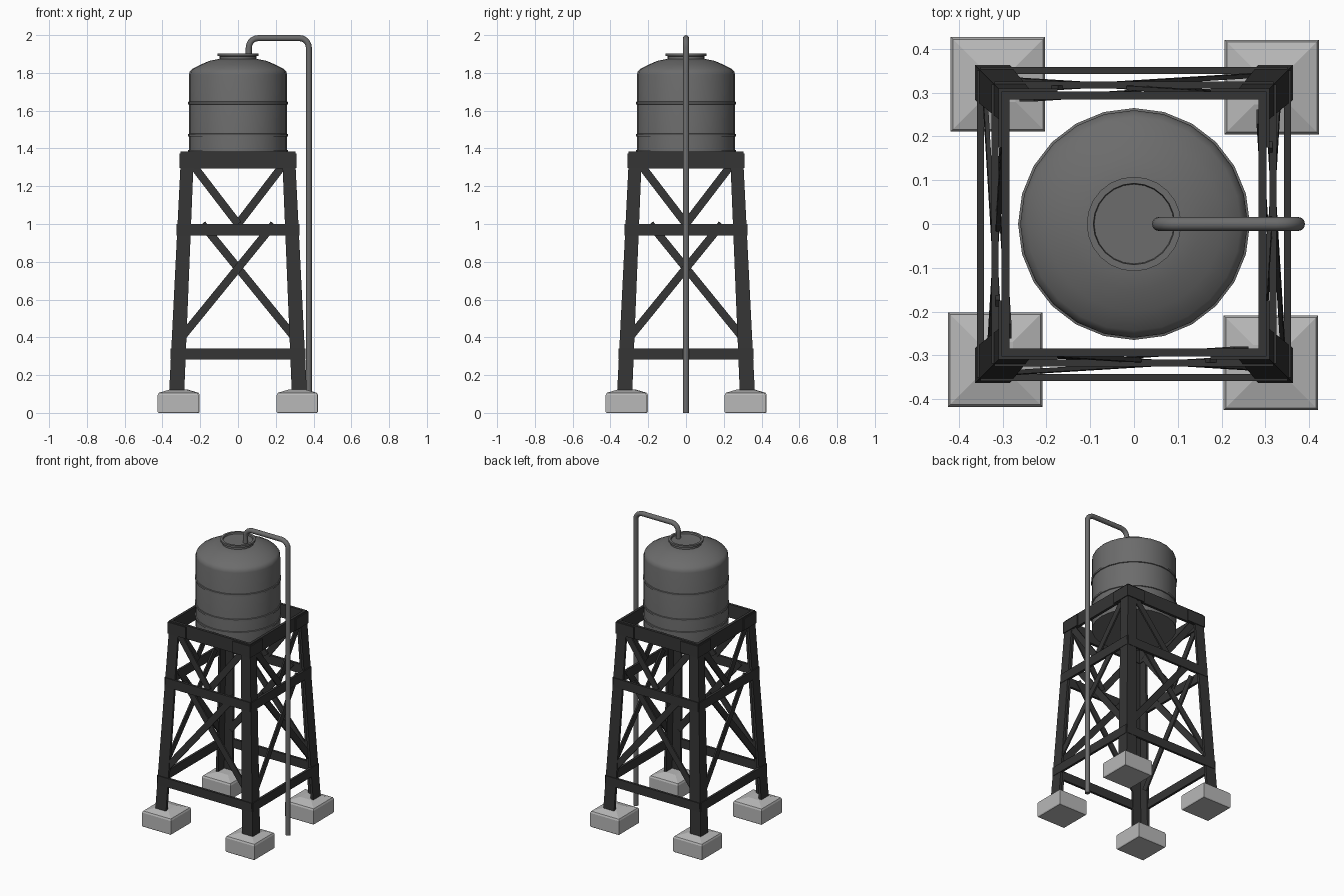
import bpy, bmesh, math
from mathutils import Vector, Matrix

if "Cube" in bpy.data.objects:
    bpy.data.objects.remove(bpy.data.objects["Cube"])


def material(name, value):
    m = bpy.data.materials.new(name)
    m.use_nodes = True
    colour = (value, value, value, 1)
    m.diffuse_color = colour
    m.node_tree.nodes["Principled BSDF"].inputs["Base Color"].default_value = colour
    return m


STEEL = material("dark steel", 0.035)
TANK = material("grey tank", 0.15)
CONCRETE = material("light concrete", 0.48)


def finish(name, bm, mat, smooth=False):
    bmesh.ops.recalc_face_normals(bm, faces=bm.faces)
    mesh = bpy.data.meshes.new(name)
    bm.to_mesh(mesh)
    bm.free()
    mesh.materials.append(mat)
    obj = bpy.data.objects.new(name, mesh)
    bpy.context.collection.objects.link(obj)
    if smooth:
        bpy.ops.object.select_all(action="DESELECT")
        obj.select_set(True)
        bpy.context.view_layer.objects.active = obj
        bpy.ops.object.shade_smooth_by_angle(angle=math.radians(35))
    return obj


def loft(name, rings, mat, smooth=False):
    """Skin a stack of rings with equal point counts and cap both ends."""
    bm = bmesh.new()
    loops = [[bm.verts.new(p) for p in ring] for ring in rings]
    for low, high in zip(loops, loops[1:]):
        for i in range(len(low)):
            j = (i + 1) % len(low)
            bm.faces.new((low[i], low[j], high[j], high[i]))
    bm.faces.new(loops[0])
    bm.faces.new(loops[-1])
    return finish(name, bm, mat, smooth)


def lathe(name, profile, sides, mat):
    turns = [2 * math.pi * i / sides for i in range(sides)]
    rings = [[(r * math.cos(t), r * math.sin(t), z) for t in turns] for r, z in profile]
    return loft(name, rings, mat, True)


def square(cx, cy, half, z):
    return [(cx + sx * half, cy + sy * half, z)
            for sx, sy in ((-1, -1), (1, -1), (1, 1), (-1, 1))]


def face_out(z):
    """Distance of the sloping tower faces from the centre line."""
    return 0.365 - 0.064 * (z - 0.1) / 1.28


def bar(name, x1, z1, x2, z2, width, thick, lift, turn):
    """Flat bar lying on one sloping tower face, turned to its side."""
    a = Vector((x1, -face_out(z1) - lift, z1))
    b = Vector((x2, -face_out(z2) - lift, z2))
    along = (b - a).normalized()
    normal = Vector((0, -1, 0))
    normal = (normal - along * normal.dot(along)).normalized()
    across = along.cross(normal)
    rings = []
    for p in (a, b):
        rings.append([p + across * width / 2 * s + normal * (thick / 2 * t)
                      for s, t in ((-1, -1), (1, -1), (1, 1), (-1, 1))])
    spin = Matrix.Rotation(turn, 3, "Z")
    return loft(name, [[spin @ p for p in r] for r in rings], STEEL)


# Angle-iron legs leaning inwards, on concrete footings
FLANGE, WALL = 0.08, 0.018
ELL = ((0, 0), (FLANGE, 0), (FLANGE, WALL), (WALL, WALL), (WALL, FLANGE), (0, FLANGE))
CORNERS = {"front_left": (1, -1), "front_right": (-1, -1),
           "back_left": (1, 1), "back_right": (-1, 1)}
SHIFT = {"front_left": (-0.002, -0.002), "front_right": (-0.002, 0.005),
         "back_left": (0.0, -0.002), "back_right": (0.004, 0.004)}
for label, (sx, sy) in CORNERS.items():
    legs = []
    for z, scale in ((0.1, 1), (1.38, 0.85)):
        d = face_out(z)
        legs.append([(sx * (d - u * scale), sy * (d - v * scale), z) for u, v in ELL])
    loft(label + "_leg", legs, STEEL)
    cx, cy = sx * 0.315 + SHIFT[label][0], sy * 0.315 + SHIFT[label][1]
    loft(label + "_footing", [square(cx, cy, h, z) for h, z in
         ((0.104, 0), (0.108, 0.006), (0.108, 0.095), (0.103, 0.106), (0.04, 0.125))],
         CONCRETE)

# Rails, braces and corner plates on each side
for side, name in enumerate(("front", "left", "back", "right")):
    turn = side * math.pi / 2
    for part, z, height in (("lower", 0.312, 0.06), ("middle", 0.97, 0.062)):
        d = face_out(z) - 0.003
        bar(f"{name}_{part}_rail", -d, z, d, z, height, 0.016, -0.004, turn)
    bar(f"{name}_top_beam", -0.303, 1.338, 0.303, 1.338, 0.09, 0.018, -0.009, turn)
    for s, end in ((1, "left"), (-1, "right")):
        lift = -0.014 - 0.005 * s
        bar(f"{name}_upper_brace_{end}", s * 0.245, 1.32, 0, 1.0, 0.042, 0.01, lift, turn)
        bar(f"{name}_lower_brace_{end}", s * 0.29, 0.41, -s * 0.19, 1.0, 0.042, 0.01, lift, turn)
        bar(f"{name}_corner_plate_{end}", s * 0.308, 1.335, s * 0.175, 1.335,
            0.078, 0.008, 0.003, turn)

# Tank body with domed shoulder, neck and recessed lid
lathe("tank_body", [(0.26, 1.30), (0.26, 1.79), (0.256, 1.806), (0.244, 1.82),
                    (0.2, 1.843), (0.15, 1.864), (0.1, 1.874)], 24, TANK)
lathe("tank_lid", [(0.098, 1.86), (0.098, 1.888), (0.108, 1.89), (0.108, 1.903),
                   (0.093, 1.903), (0.091, 1.892)], 24, TANK)
for i, z in enumerate((1.385, 1.47, 1.64)):
    lathe(f"tank_band_{i + 1}", [(0.255, z - 0.01), (0.265, z - 0.006),
                                 (0.265, z + 0.006), (0.255, z + 0.01)], 24, TANK)

# Supply pipe with rounded bends
path = [(0.375, 0.0)]
for cx, start in ((0.325, 0), (0.107, 90)):
    for k in range(6):
        t = math.radians(start + 18 * k)
        path.append((cx + 0.05 * math.cos(t), 1.934 + 0.05 * math.sin(t)))
path.append((0.057, 1.885))
rings = []
for i, (x, z) in enumerate(path):
    x0, z0 = path[max(i - 1, 0)]
    x1, z1 = path[min(i + 1, len(path) - 1)]
    along = Vector((x1 - x0, 0, z1 - z0)).normalized()
    side = along.cross(Vector((0, 1, 0)))
    rings.append([Vector((x, 0, z)) + 0.016 * (side * math.cos(a) + Vector((0, math.sin(a), 0)))
                  for a in (math.pi * k / 6 for k in range(12))])
loft("supply_pipe", rings, TANK, True)
